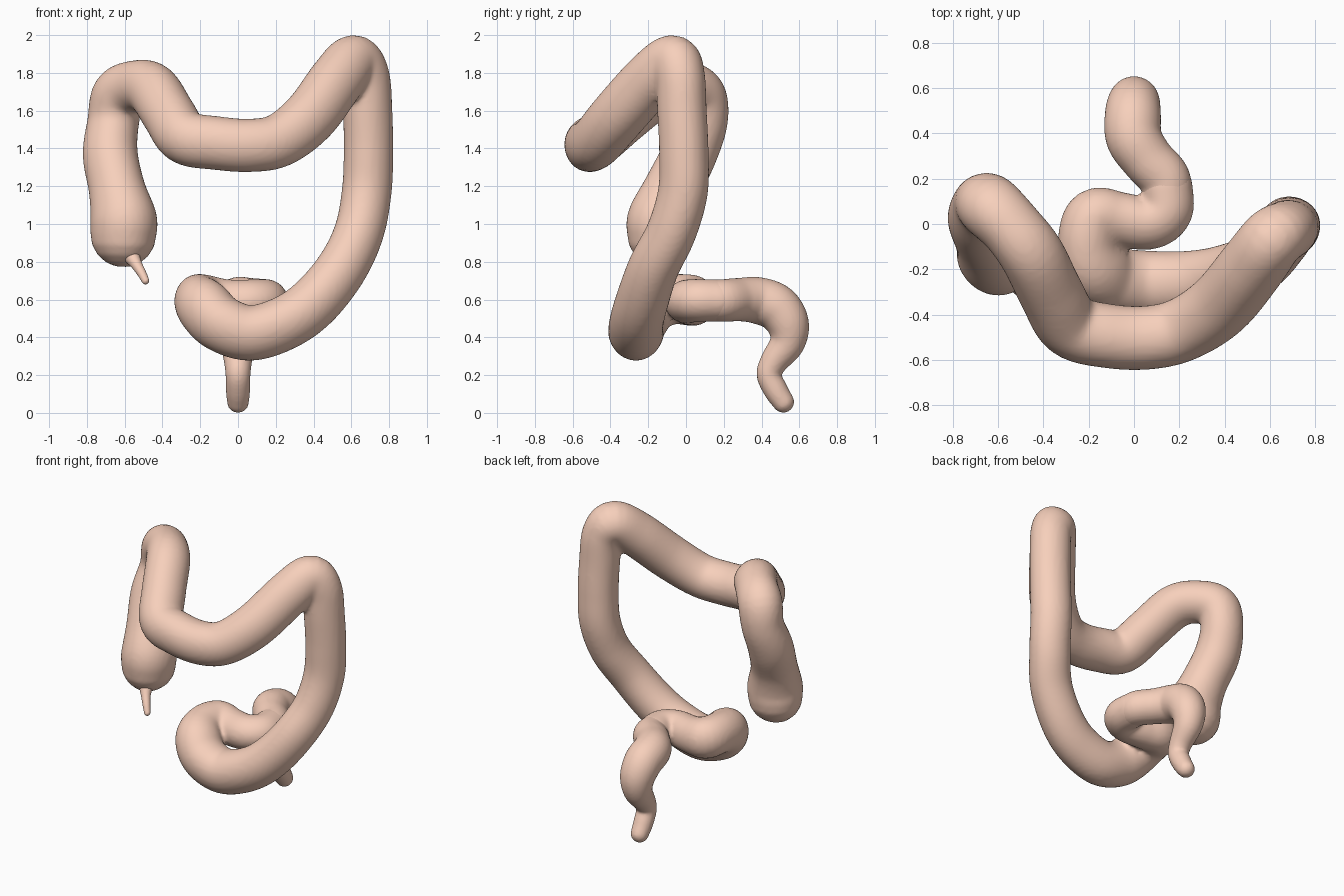
import bpy, bmesh, math
from mathutils import Vector

flesh = bpy.data.materials.new("flesh")
flesh.diffuse_color = (0.93, 0.63, 0.50, 1)


def spline(pts, steps):
    """Catmull-Rom through (x, y, z, radius) points."""
    p = [Vector(q) for q in pts]
    p = [2 * p[0] - p[1]] + p + [2 * p[-1] - p[-2]]
    out = []
    for i in range(1, len(p) - 2):
        a, b, c, d = p[i - 1:i + 3]
        for s in range(steps):
            t = s / steps
            out.append(0.5 * (2 * b + (c - a) * t + (2 * a - 5 * b + 4 * c - d) * t * t
                              + (3 * b - a - 3 * c + d) * t ** 3))
    return out + [p[-2]]


def tube(name, pts, sides=32, steps=6, voxel=0.014, ripple=0.0):
    path = spline(pts, steps)
    pos = [q.to_3d() for q in path]
    rad = [q[3] for q in path]
    n = len(pos)
    tan = [(pos[min(i + 1, n - 1)] - pos[max(i - 1, 0)]).normalized() for i in range(n)]
    # rounded ends: extra shrinking rings beyond both ends
    cap = [math.radians(a) for a in (20, 40, 60, 78)]
    rings = [(pos[0] - tan[0] * rad[0] * math.sin(a), tan[0], rad[0] * math.cos(a)) for a in reversed(cap)]
    rings += list(zip(pos, tan, rad))
    rings += [(pos[-1] + tan[-1] * rad[-1] * math.sin(a), tan[-1], rad[-1] * math.cos(a)) for a in cap]

    bm = bmesh.new()
    u = rings[0][1].orthogonal().normalized()
    loops = []
    for c, t, r in rings:
        u = (u - t * u.dot(t)).normalized()
        v = t.cross(u)
        loop = []
        for k in range(sides):
            a = 2 * math.pi * k / sides
            rr = r * (1 + ripple * math.cos(3 * a))
            loop.append(bm.verts.new(c + (u * math.cos(a) + v * math.sin(a)) * rr))
        loops.append(loop)
    for l0, l1 in zip(loops, loops[1:]):
        for k in range(sides):
            j = (k + 1) % sides
            bm.faces.new((l0[k], l0[j], l1[j], l1[k]))
    bm.faces.new(loops[0][::-1])
    bm.faces.new(loops[-1])
    mesh = bpy.data.meshes.new(name)
    bm.to_mesh(mesh)
    bm.free()
    mesh.materials.append(flesh)
    ob = bpy.data.objects.new(name, mesh)
    bpy.context.collection.objects.link(ob)
    # clean up the folded inside of tight bends
    rm = ob.modifiers.new("fuse", 'REMESH')
    rm.mode = 'VOXEL'
    rm.voxel_size = voxel
    rm.use_smooth_shade = True
    sm = ob.modifiers.new("soften", 'SMOOTH')
    sm.factor = 0.5
    sm.iterations = 5
    return ob


# cecum, ascending colon and right bend
ascending = [
    (-0.605, -0.135, 0.945, 0.175), (-0.605, -0.13, 1.03, 0.177), (-0.64, -0.07, 1.19, 0.150),
    (-0.675, 0.02, 1.37, 0.146), (-0.66, 0.085, 1.54, 0.137), (-0.63, 0.07, 1.68, 0.143),
    (-0.54, -0.02, 1.728, 0.137), (-0.45, -0.14, 1.71, 0.142)]
# transverse colon and left bend
transverse = [
    (-0.365, -0.31, 1.58, 0.142), (-0.28, -0.45, 1.46, 0.143), (-0.12, -0.495, 1.43, 0.142),
    (0.06, -0.503, 1.417, 0.141), (0.22, -0.465, 1.445, 0.142), (0.38, -0.36, 1.57, 0.147),
    (0.52, -0.19, 1.76, 0.147), (0.61, -0.07, 1.86, 0.140)]
# descending colon
descending = [
    (0.67, -0.03, 1.78, 0.132), (0.685, -0.02, 1.60, 0.131), (0.69, -0.01, 1.38, 0.131),
    (0.68, -0.015, 1.17, 0.132), (0.64, -0.075, 0.96, 0.132), (0.55, -0.17, 0.77, 0.135)]
# sigmoid colon
sigmoid = [
    (0.41, -0.23, 0.595, 0.140), (0.26, -0.26, 0.485, 0.143), (0.07, -0.265, 0.425, 0.147),
    (-0.09, -0.25, 0.475, 0.150), (-0.175, -0.19, 0.56, 0.150), (-0.205, -0.08, 0.60, 0.133),
    (-0.17, 0.025, 0.595, 0.135), (-0.06, 0.02, 0.585, 0.122), (0.07, 0.005, 0.59, 0.116),
    (0.145, 0.06, 0.595, 0.114), (0.145, 0.17, 0.595, 0.112)]
tube("colon", ascending + transverse + descending + sigmoid, ripple=0.015)

# rectum and anal canal
tube("rectum", [
    (0.145, 0.12, 0.595, 0.108), (0.135, 0.20, 0.595, 0.113), (0.06, 0.285, 0.60, 0.115),
    (0.0, 0.38, 0.595, 0.124), (-0.005, 0.48, 0.557, 0.124), (0.0, 0.538, 0.47, 0.114),
    (0.0, 0.535, 0.37, 0.094), (0.0, 0.465, 0.27, 0.074), (0.0, 0.44, 0.20, 0.066),
    (0.0, 0.475, 0.12, 0.064), (0.0, 0.515, 0.058, 0.058)], voxel=0.010)

# appendix
tube("appendix", [
    (-0.57, -0.21, 0.84, 0.050), (-0.54, -0.255, 0.79, 0.032),
    (-0.51, -0.29, 0.74, 0.025), (-0.49, -0.31, 0.70, 0.021)], sides=16, voxel=0.005)
